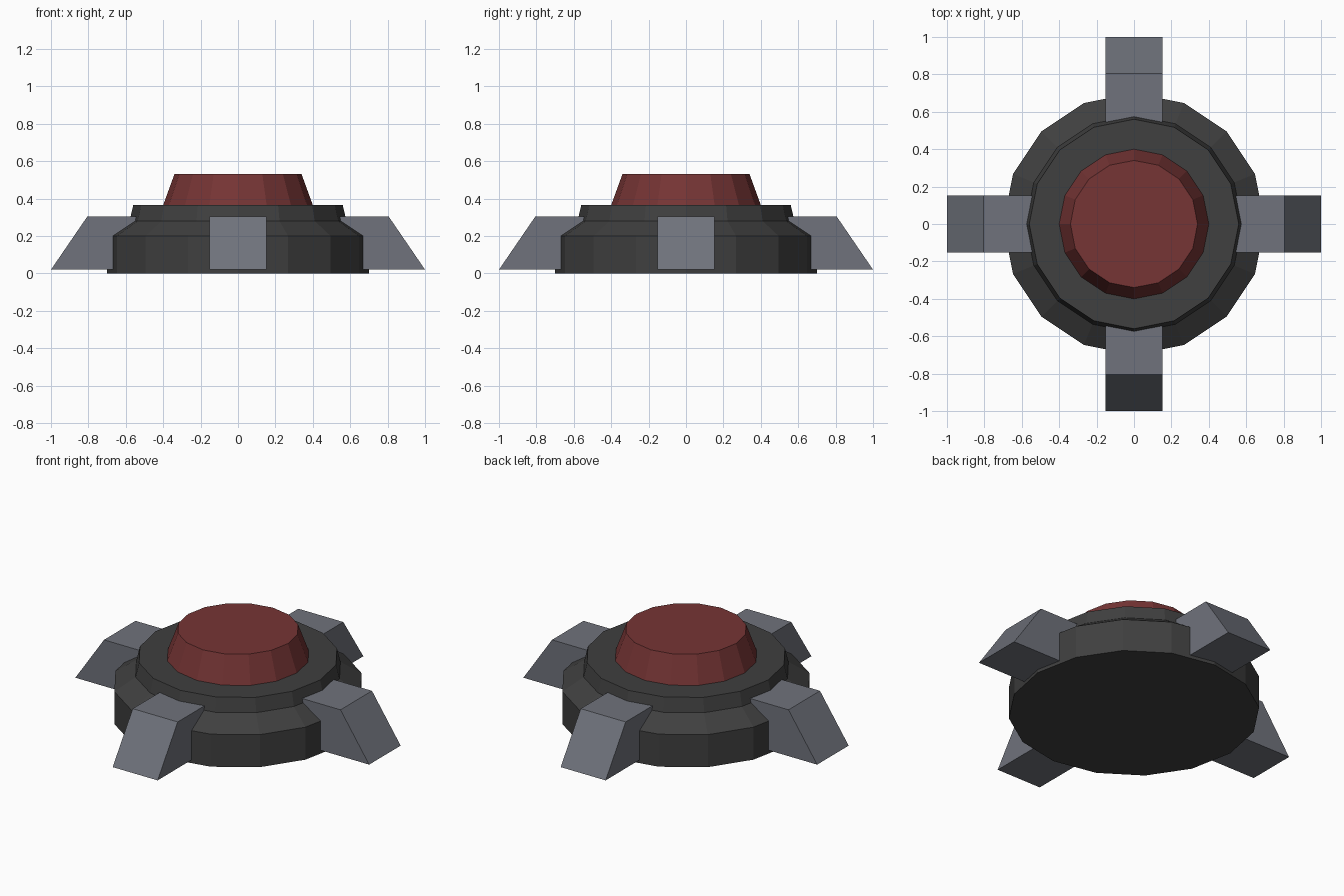
import bpy, bmesh
from math import cos, sin, pi, radians
from mathutils import Matrix

if "Cube" in bpy.data.objects:
    bpy.data.objects.remove(bpy.data.objects["Cube"])

SIDES = 16


def make_object(name, bm, color):
    bmesh.ops.recalc_face_normals(bm, faces=bm.faces[:])
    mesh = bpy.data.meshes.new(name)
    bm.to_mesh(mesh)
    bm.free()
    mat = bpy.data.materials.new(name + "_paint")
    mat.diffuse_color = (*color, 1)
    mat.use_nodes = True
    mat.node_tree.nodes["Principled BSDF"].inputs["Base Color"].default_value = mat.diffuse_color
    mesh.materials.append(mat)
    obj = bpy.data.objects.new(name, mesh)
    bpy.context.collection.objects.link(obj)
    return obj


def lathe(name, profile, color):
    """Closed flat-faced solid of revolution from (radius, z) points."""
    bm = bmesh.new()
    rings = [[bm.verts.new((r * cos(2 * pi * i / SIDES), r * sin(2 * pi * i / SIDES), z))
              for i in range(SIDES)] for r, z in profile]
    for low, high in zip(rings, rings[1:]):
        for i in range(SIDES):
            j = (i + 1) % SIDES
            bm.faces.new((low[i], low[j], high[j], high[i]))
    bm.faces.new(rings[0][::-1])
    bm.faces.new(rings[-1])
    return make_object(name, bm, color)


def foot(name, angle, color):
    """Wedge foot: side profile extruded across its width, turned about z."""
    profile = [(0.5, 0.02), (1.0, 0.02), (0.805, 0.305), (0.5, 0.305)]
    bm = bmesh.new()
    side = bm.faces.new([bm.verts.new((x, -0.153, z)) for x, z in profile])
    ext = bmesh.ops.extrude_face_region(bm, geom=[side], use_keep_orig=True)
    moved = [v for v in ext["geom"] if isinstance(v, bmesh.types.BMVert)]
    bmesh.ops.translate(bm, verts=moved, vec=(0, 0.306, 0))
    bm.transform(Matrix.Rotation(angle, 4, 'Z'))
    return make_object(name, bm, color)


# Stepped round base
lathe("base", [(0.7, 0), (0.7, 0.2), (0.58, 0.28), (0.56, 0.365)], (0.05, 0.05, 0.05))

# Tapered red button on top
lathe("button", [(0.4, 0.36), (0.4, 0.365), (0.34, 0.53)], (0.18, 0.035, 0.035))

# Four sloped feet
for label, deg in (("right", 0), ("back", 90), ("left", 180), ("front", 270)):
    foot(label + "_foot", radians(deg), (0.16, 0.17, 0.2))
